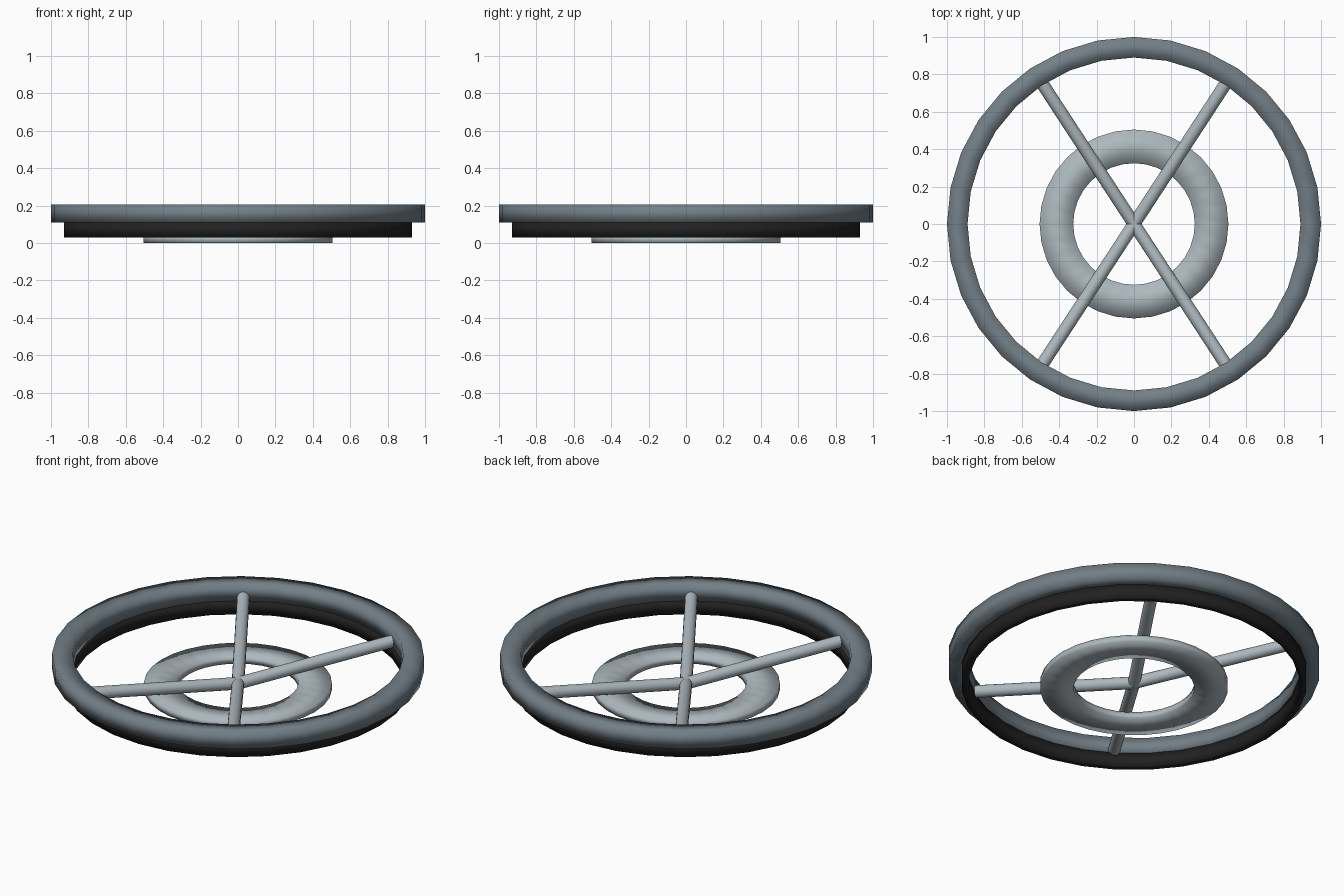
import bpy
import math
from mathutils import Vector

cube = bpy.data.objects.get("Cube")
if cube:
    bpy.data.objects.remove(cube, do_unlink=True)


def material(name, rgb):
    mat = bpy.data.materials.new(name)
    mat.use_nodes = True
    color = (*rgb, 1.0)
    mat.diffuse_color = color
    mat.node_tree.nodes["Principled BSDF"].inputs["Base Color"].default_value = color
    return mat


slate = material("slate grey", (0.17, 0.21, 0.24))
silver = material("light grey", (0.42, 0.48, 0.51))
black = material("black", (0.015, 0.015, 0.015))


def ring(name, inner, outer, bottom, top, mat, sides=32):
    """Square-section ring swept around the z axis."""
    profile = [(outer, bottom), (outer, top), (inner, top), (inner, bottom)]
    n = len(profile)
    verts, faces = [], []
    for i in range(sides):
        a = 2 * math.pi * i / sides
        verts += [(r * math.cos(a), r * math.sin(a), z) for r, z in profile]
        j = (i + 1) % sides
        for k in range(n):
            m = (k + 1) % n
            faces.append((i * n + k, j * n + k, j * n + m, i * n + m))
    mesh = bpy.data.meshes.new(name)
    mesh.from_pydata(verts, [], faces)
    mesh.materials.append(mat)
    mesh.shade_smooth()
    obj = bpy.data.objects.new(name, mesh)
    bpy.context.collection.objects.link(obj)
    return obj


def rod(name, start, end, radius, mat):
    """Round bar between two points."""
    axis = end - start
    bpy.ops.mesh.primitive_cylinder_add(vertices=16, radius=radius, depth=axis.length,
                                        location=(start + end) / 2)
    obj = bpy.context.object
    obj.name = name
    obj.rotation_euler = axis.to_track_quat("Z", "Y").to_euler()
    obj.data.materials.append(mat)
    bpy.ops.object.shade_smooth_by_angle(angle=math.radians(40))
    return obj


# Rim, its dark underside band and the low centre ring
ring("outer_rim", 0.89, 1.0, 0.11, 0.205, slate)
ring("under_band", 0.89, 0.93, 0.03, 0.11, black)
ring("centre_ring", 0.325, 0.505, 0.0, 0.04, silver)

# Four spokes rising from the centre to the rim
for side_x, x_name in ((1, "left"), (-1, "right")):
    for side_y, y_name in ((-1, "front"), (1, "back")):
        rod(f"spoke_{y_name}_{x_name}", Vector((0, 0, 0.035)),
            Vector((0.49 * side_x, 0.75 * side_y, 0.13)), 0.034, silver)
